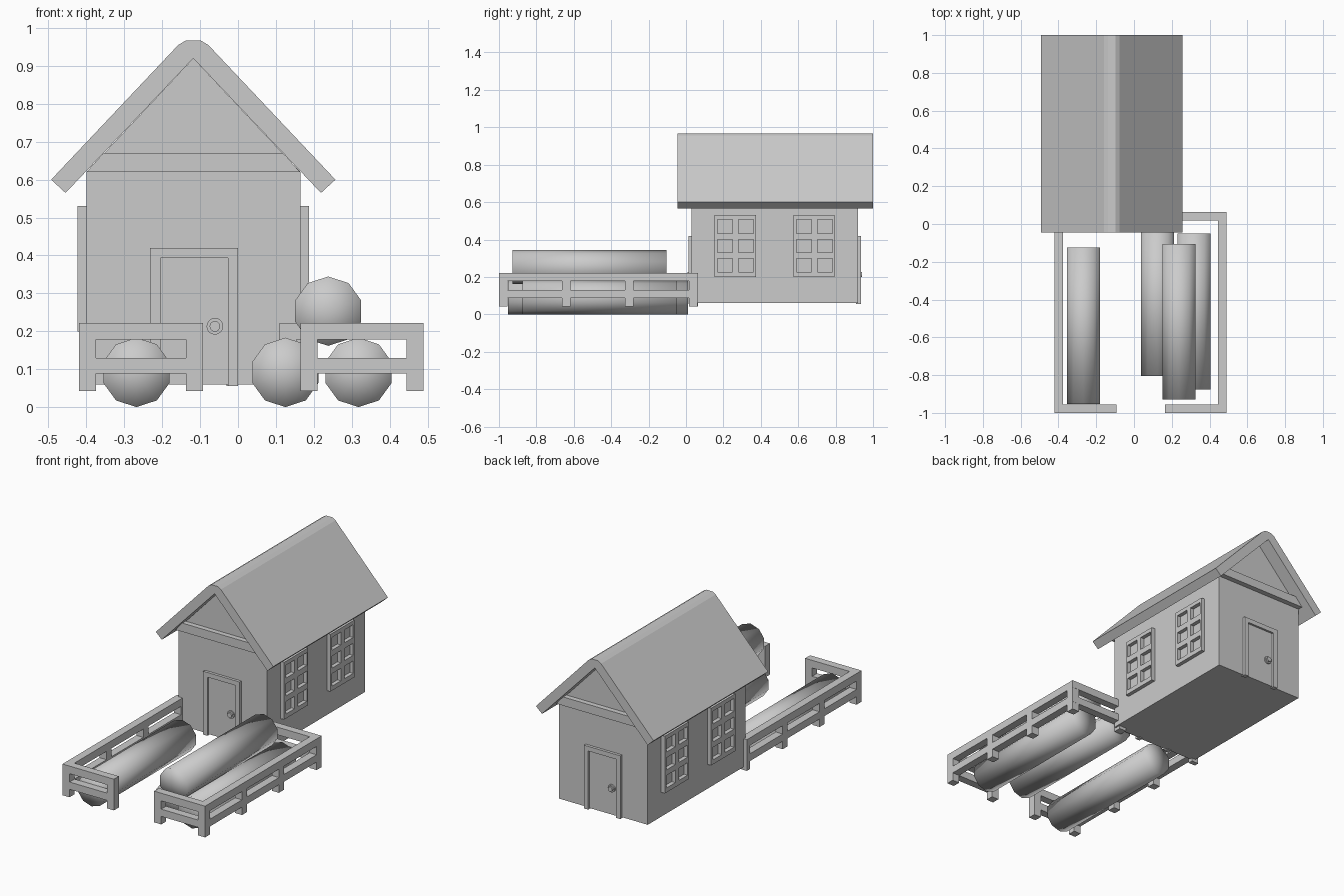
import bpy, bmesh, math
from mathutils import Matrix

if "Cube" in bpy.data.objects:
    bpy.data.objects.remove(bpy.data.objects["Cube"])

CX = -0.118          # centre line of the house
Y0, Y1 = 0.03, 0.92  # front and back walls
CY = (Y0 + Y1) / 2


def finish(name, bm, smooth=False):
    bmesh.ops.recalc_face_normals(bm, faces=bm.faces)
    for f in bm.faces:
        f.smooth = smooth
    me = bpy.data.meshes.new(name)
    bm.to_mesh(me)
    bm.free()
    ob = bpy.data.objects.new(name, me)
    bpy.context.collection.objects.link(ob)
    return ob


def add_box(bm, x0, x1, y0, y1, z0, z1):
    m = Matrix.Translation(((x0 + x1) / 2, (y0 + y1) / 2, (z0 + z1) / 2)) \
        @ Matrix.Diagonal((x1 - x0, y1 - y0, z1 - z0, 1))
    bmesh.ops.create_cube(bm, size=1, matrix=m)


def boxes(name, items):
    bm = bmesh.new()
    for b in items:
        add_box(bm, *b)
    return finish(name, bm)


def prism(name, pts, y0, y1):
    """Extrude an x-z profile along y."""
    bm = bmesh.new()
    face = bm.faces.new([bm.verts.new((x, y0, z)) for x, z in pts])
    ext = bmesh.ops.extrude_face_region(bm, geom=[face])
    bmesh.ops.translate(bm, vec=(0, y1 - y0, 0),
                        verts=[v for v in ext["geom"] if isinstance(v, bmesh.types.BMVert)])
    return finish(name, bm)


def cylinder(name, x, z, r, y0, y1, sides, r2=None, smooth=False):
    bm = bmesh.new()
    m = Matrix.Translation((x, (y0 + y1) / 2, z)) @ Matrix.Rotation(math.pi / 2, 4, 'X') \
        @ Matrix.Rotation(math.pi / 2 if sides == 10 else 0, 4, 'Z')
    bmesh.ops.create_cone(bm, cap_ends=True, cap_tris=True, segments=sides,
                          radius1=r2 if r2 else r, radius2=r, depth=y1 - y0, matrix=m)
    if sides == 10:  # put a corner of the log at the top
        top = max(v.co.z for v in bm.verts)
        if top < z + r * 0.99:
            bmesh.ops.rotate(bm, cent=(x, 0, z), verts=bm.verts,
                             matrix=Matrix.Rotation(math.pi / 10, 3, 'Y'))
    return finish(name, bm, smooth)


def turned(ob):
    """Copy a part to the opposite side of the house by a half turn."""
    cp = ob.copy()
    cp.data = ob.data.copy()
    cp.name = "opposite_" + ob.name
    cp.data.transform(Matrix.Translation((CX, CY, 0)) @ Matrix.Rotation(math.pi, 4, 'Z')
                      @ Matrix.Translation((-CX, -CY, 0)))
    bpy.context.collection.objects.link(cp)


# house walls with gables
prism("walls", [(-0.40, 0.06), (0.165, 0.06), (0.165, 0.62), (CX, 0.92), (-0.40, 0.62)], Y0, Y1)

# roof with a rounded ridge
half = [(0.337, 0.565), (0.375, 0.60), (0.040, 0.955), (0.020, 0.967)]
prism("roof", [(CX, 0.92)] + [(CX + x, z) for x, z in half]
      + [(CX - x, z) for x, z in reversed(half)], -0.045, 1.0)

# gable beam, door frame, door and knob, repeated at the back
turned(prism("gable_beam", [(-0.40, 0.62), (0.164, 0.62), (0.119, 0.67), (-0.355, 0.67)], 0.0, Y0 + 0.01))
turned(boxes("door_frame", [(-0.232, -0.205, 0.014, 0.04, 0.055, 0.393),
                            (-0.027, 0.0, 0.014, 0.04, 0.055, 0.393),
                            (-0.232, 0.0, 0.014, 0.04, 0.393, 0.42)]))
turned(boxes("door", [(-0.205, -0.027, 0.026, 0.04, 0.06, 0.393)]))
turned(cylinder("knob_plate", -0.061, 0.213, 0.022, 0.018, 0.03, 16))
turned(cylinder("door_knob", -0.061, 0.213, 0.014, 0.008, 0.02, 16, r2=0.014))

# windows: two per side wall, each with six panes
for i, y in enumerate((0.153, 0.575)):
    x0, x1 = 0.155, 0.187
    bars = [(x0, x1, y + a, y + b, 0.20, 0.53) for a, b in ((0, 0.016), (0.096, 0.127), (0.208, 0.22))]
    for a, b in ((0.016, 0.096), (0.127, 0.208)):
        bars += [(x0, x1, y + a, y + b, c, d)
                 for c, d in ((0.20, 0.226), (0.298, 0.33), (0.40, 0.433), (0.507, 0.53))]
    turned(boxes(f"window_{i + 1}", bars))


def fence(name, x_out, side, runs, y_end):
    """Long side at x_out plus cross runs (y0, inner x); side is the inward direction."""
    w = 0.045
    rails, posts = ((0.088, 0.13), (0.178, 0.222)), []
    xa, xb = sorted((x_out, x_out + side * w))
    items = [(xa, xb, -1.0, y_end, *r) for r in rails]
    posts = [(xa, xb, y, min(y + w, y_end)) for y in (-1.0, -0.663, -0.327, 0.017)]
    for y, xi in runs:
        a, b = sorted((xb if side > 0 else xa, xi))
        items += [(a, b, y, y + w, *r) for r in rails]
        p, q = sorted((xi, xi - side * w))
        posts.append((p, q, y, y + w))
    for p in posts:
        items += [(*p, 0.042, 0.088), (*p, 0.13, 0.178)]
    boxes(name, items)


# fences
fence("left_fence", -0.42, 1, [(-1.0, -0.092)], 0.045)
fence("right_fence", 0.49, -1, [(-1.0, 0.165), (0.018, 0.11)], 0.063)

# logs
for i, (x, z, y0, y1) in enumerate(((-0.268, 0.0915, -0.952, -0.125),
                                    (0.125, 0.0915, -0.805, 0.012),
                                    (0.318, 0.0915, -0.875, -0.05),
                                    (0.238, 0.253, -0.928, -0.105))):
    cylinder(f"log_{i + 1}", x, z, 0.0915, y0, y1, 10, smooth=True)
